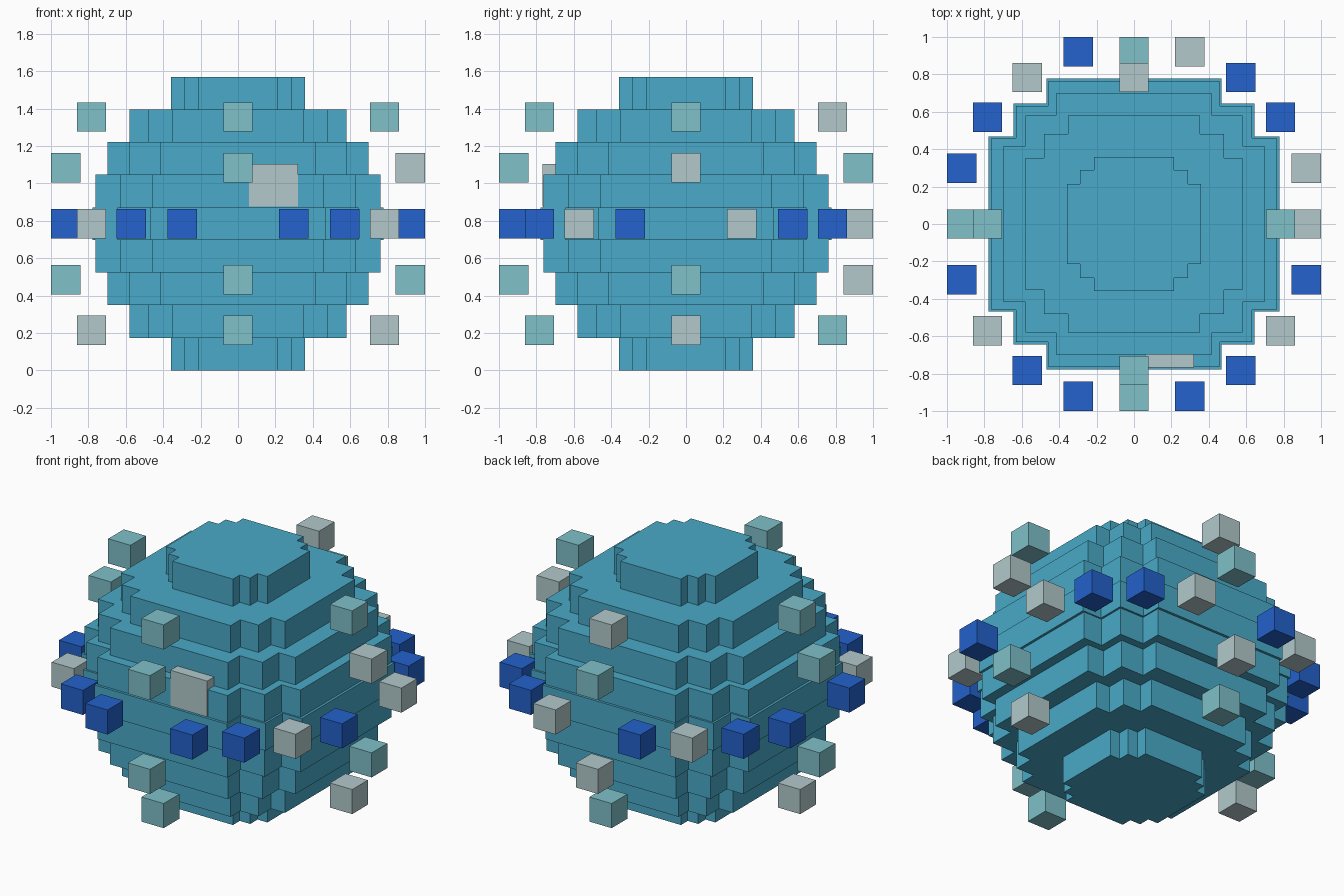
import bpy
import bmesh

default = bpy.data.objects.get("Cube")
if default:
    bpy.data.objects.remove(default, do_unlink=True)


def make_material(name, r, g, b):
    mat = bpy.data.materials.new(name)
    mat.use_nodes = True
    mat.diffuse_color = (r, g, b, 1)
    mat.node_tree.nodes["Principled BSDF"].inputs["Base Color"].default_value = (r, g, b, 1)
    return mat


BODY = make_material("sea_blue", 0.067, 0.402, 0.578)
TEAL = make_material("pale_teal", 0.212, 0.533, 0.584)
GREY = make_material("pale_grey", 0.445, 0.584, 0.597)
BLUE = make_material("royal_blue", 0.017, 0.122, 0.604)


def finish(name, bm, mat):
    bmesh.ops.recalc_face_normals(bm, faces=bm.faces)
    mesh = bpy.data.meshes.new(name)
    bm.to_mesh(mesh)
    bm.free()
    mesh.materials.append(mat)
    obj = bpy.data.objects.new(name, mesh)
    bpy.context.collection.objects.link(obj)
    return obj


def box(name, center, size, mat):
    bm = bmesh.new()
    bmesh.ops.create_cube(bm, size=1)
    bmesh.ops.scale(bm, vec=size, verts=bm.verts)
    bmesh.ops.translate(bm, vec=center, verts=bm.verts)
    return finish(name, bm, mat)


def stepped_layer(name, far, mid, near, z, height):
    """Slab whose outline is a square with two-step corners."""
    corner = [(far, near), (mid, near), (mid, mid), (near, mid), (near, far)]
    outline = []
    for _ in range(4):
        outline += corner
        corner = [(-y, x) for x, y in corner]
    bm = bmesh.new()
    face = bm.faces.new([bm.verts.new((x, y, z)) for x, y in outline])
    ext = bmesh.ops.extrude_face_region(bm, geom=[face], use_keep_orig=True)
    top = [v for v in ext["geom"] if isinstance(v, bmesh.types.BMVert)]
    bmesh.ops.translate(bm, vec=(0, 0, height), verts=top)
    return finish(name, bm, BODY)


# Stepped round body, symmetric above and below the middle layer
STEP = 0.1744
MIDDLE = 4.5 * STEP
plans = [(0.357, 0.288, 0.214), (0.58, 0.482, 0.354), (0.697, 0.58, 0.417),
         (0.762, 0.63, 0.46), (0.778, 0.643, 0.468)]
for i, plan in enumerate(plans + plans[-2::-1]):
    stepped_layer(f"body_layer_{i + 1}", *plan, i * STEP, STEP)

# Front plate
box("front_plate", (0.19, -0.731, 0.99), (0.26, 0.074, 0.228), GREY)

# Floating cubes
CUBE = (0.157,) * 3
OUTER, INNER, LOW, HIGH = 0.921, 0.783, 0.299, 0.57

# Level ring: four cubes per quadrant, counter-clockwise from +x
arc = [(OUTER, LOW), (INNER, HIGH), (HIGH, INNER), (LOW, OUTER)]
ring_colours = [GREY, BLUE, BLUE, GREY,
                BLUE, GREY, BLUE, BLUE,
                BLUE, GREY, BLUE, BLUE,
                BLUE, BLUE, GREY, BLUE]
for i, mat in enumerate(ring_colours):
    x, y = arc[i % 4]
    for _ in range(i // 4):
        x, y = -y, x
    box(f"ring_cube_{i + 1}", (x, y, MIDDLE), CUBE, mat)

# Upright columns: four cubes on each side, top to bottom
heights = [(INNER, HIGH), (OUTER, LOW), (OUTER, -LOW), (INNER, -HIGH)]
columns = {
    "front": ((0, -1), [TEAL, TEAL, TEAL, TEAL]),
    "back": ((0, 1), [GREY, TEAL, GREY, TEAL]),
    "left": ((1, 0), [TEAL, GREY, TEAL, GREY]),
    "right": ((-1, 0), [TEAL, TEAL, TEAL, GREY]),
}
for side, ((dx, dy), colours) in columns.items():
    for i, ((dist, dz), mat) in enumerate(zip(heights, colours)):
        box(f"{side}_cube_{i + 1}", (dx * dist, dy * dist, MIDDLE + dz), CUBE, mat)
